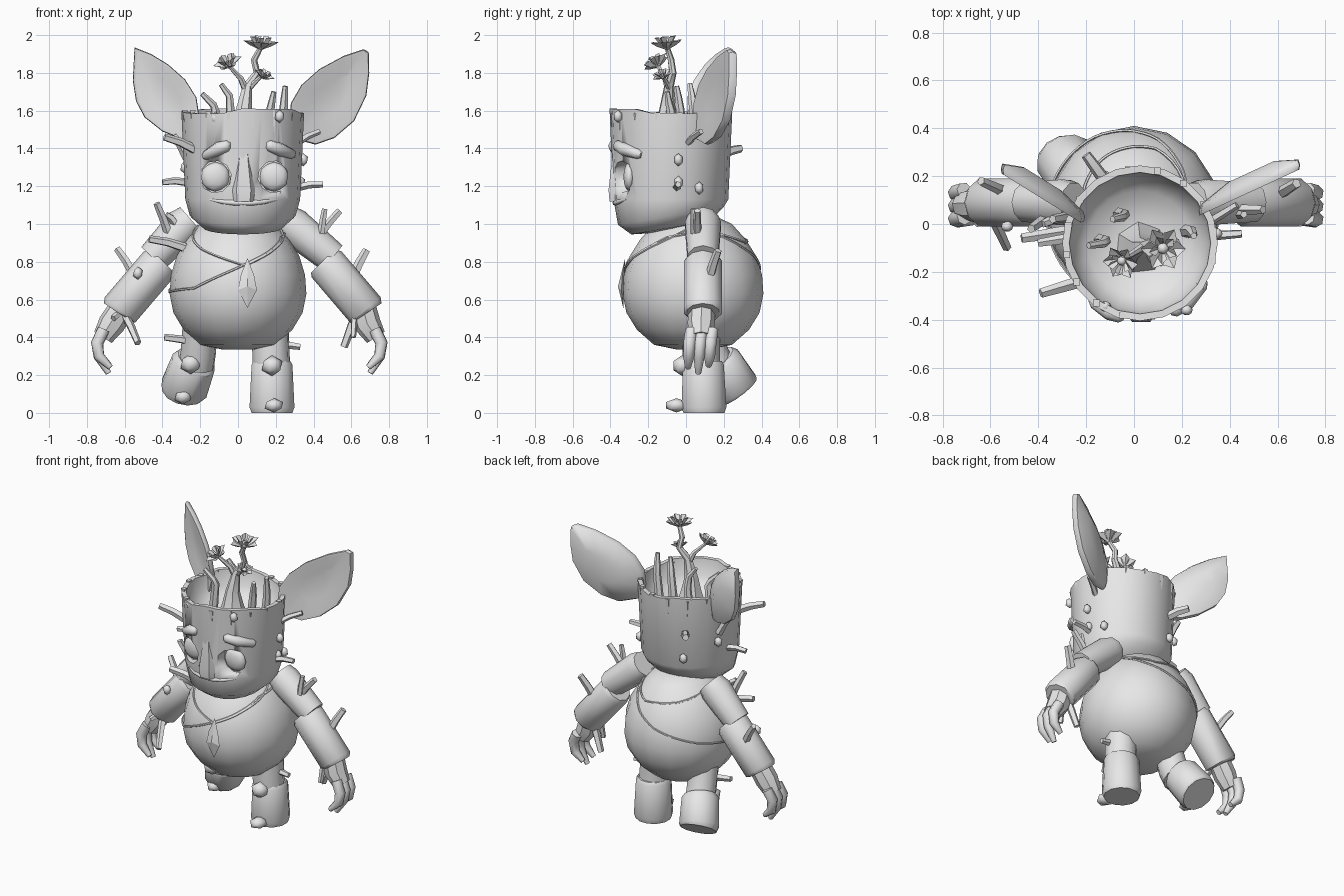
import bpy, bmesh, math, random
from mathutils import Vector as V

if "Cube" in bpy.data.objects:
    bpy.data.objects.remove(bpy.data.objects["Cube"])

random.seed(4)
grey = bpy.data.materials.new("light grey")
grey.diffuse_color = (0.8, 0.8, 0.8, 1)
grey.use_nodes = True
grey.node_tree.nodes["Principled BSDF"].inputs["Base Color"].default_value = grey.diffuse_color


def finish(name, bm, angle=40):
    bmesh.ops.recalc_face_normals(bm, faces=bm.faces)
    me = bpy.data.meshes.new(name)
    bm.to_mesh(me)
    bm.free()
    me.materials.append(grey)
    ob = bpy.data.objects.new(name, me)
    bpy.context.collection.objects.link(ob)
    bpy.context.view_layer.objects.active = ob
    for o in bpy.context.selected_objects:
        o.select_set(False)
    ob.select_set(True)
    bpy.ops.object.shade_smooth_by_angle(angle=math.radians(angle))
    return ob


def bridge(bm, rings, cap=True):
    for a, b in zip(rings, rings[1:]):
        n = len(a)
        for i in range(n):
            bm.faces.new((a[i], a[(i + 1) % n], b[(i + 1) % n], b[i]))
    if cap:
        bm.faces.new(rings[0])
        bm.faces.new(rings[-1])


def tube(name, pts, radii, sides=6, angle=40):
    """Round-section part swept along points."""
    pts = [V(p) for p in pts]
    if not isinstance(radii, (list, tuple)):
        radii = [radii] * len(pts)
    bm, rings = bmesh.new(), []
    u = None
    for i, p in enumerate(pts):
        t = (pts[min(i + 1, len(pts) - 1)] - pts[max(i - 1, 0)]).normalized()
        if u is None:
            u = t.orthogonal()
        u = (u - t * u.dot(t)).normalized()
        w = t.cross(u)
        rings.append([bm.verts.new(p + radii[i] * (u * math.cos(a) + w * math.sin(a)))
                      for a in (2 * math.pi * k / sides for k in range(sides))])
    bridge(bm, rings)
    return finish(name, bm, angle)


def lathe(name, profile, cx, cy, sides, sy=1, wobble=None):
    """Upright turned part; profile is (radius, height)."""
    bm, rings = bmesh.new(), []
    for j, (r, z) in enumerate(profile):
        rings.append([bm.verts.new((cx + r * math.cos(a), cy + r * sy * math.sin(a),
                                    z + (wobble[k] if wobble and j in (4, 5) else 0)))
                      for k, a in enumerate(2 * math.pi * k / sides for k in range(sides))])
    bridge(bm, rings)
    return finish(name, bm, 50)


def ball(name, loc, size, sub=1, angle=60):
    bm = bmesh.new()
    bmesh.ops.create_icosphere(bm, subdivisions=sub, radius=1)
    for v in bm.verts:
        v.co = V(v.co[i] * size[i] + loc[i] for i in range(3))
    return finish(name, bm, angle)


# Body
BODY = [(.08, .335), (.2, .36), (.288, .44), (.342, .53), (.362, .63), (.355, .73),
        (.325, .83), (.27, .92), (.2, 1.0), (.12, 1.04)]
lathe("body", BODY, 0, .037, 16, 1.03)


def on_body(deg, z, lift=.003):
    for (r0, z0), (r1, z1) in zip(BODY, BODY[1:]):
        if z0 <= z <= z1:
            r = r0 + (r1 - r0) * (z - z0) / (z1 - z0) + lift
            a = math.radians(deg)
            return (r * math.cos(a), .037 + 1.03 * r * math.sin(a), z)


# Straps and leaf pendant
def strap(name, keys):
    pts = []
    for (a0, z0), (a1, z1) in zip(keys, keys[1:]):
        pts += [on_body(a0 + (a1 - a0) * t / 8, z0 + (z1 - z0) * t / 8) for t in range(8)]
    tube(name, pts + [on_body(*keys[-1])], .0065, 5)


strap("necklace", [(-180, .99), (-130, .87), (-84, .78), (-50, .87), (0, .99)])
strap("necklace_back", [(180, .99), (120, .93), (72, .9), (0, .99)])
strap("cross_strap", [(20, .97), (-30, .93), (-75, .81), (-130, .66), (-175, .64),
                      (-220, .69), (-265, .77), (-310, .9), (-340, .97)])
bm = bmesh.new()
edge = [bm.verts.new((.05 + x, -.342 + d, z)) for x, z, d in
        ((0, .82, .02), (.035, .73, .005), (.05, .65, 0), (0, .555, .01), (-.05, .65, 0), (-.035, .73, .005))]
for y in (-.36, -.33):
    c = bm.verts.new((.05, y, .67))
    for i in range(6):
        bm.faces.new((edge[i], edge[(i + 1) % 6], c))
finish("leaf_pendant", bm, 15)

# Hollow stump head, tilted underside, cut eye sockets
HX, HY, N = .025, -.08, 20
head = lathe("head", [(.1, .955), (.21, .967), (.28, 1.03), (.304, 1.13), (.325, 1.6),
                      (.296, 1.6), (.282, 1.5), (.22, 1.42), (.08, 1.39)],
             HX, HY, N, 1, [random.uniform(-.02, .015) for _ in range(N)])
for v in head.data.vertices:
    if v.co.z < 1.1:
        v.co.z += .17 * (v.co.y - HY + .08)
for x in (-.12, .19):
    cut = tube("eye_cutter", [(x, -.55, 1.25), (x, -.3, 1.25)], .085, 10)
    cut.hide_render = True
    mod = head.modifiers.new("socket", 'BOOLEAN')
    mod.object, mod.solver = cut, 'EXACT'
    bpy.context.view_layer.objects.active = head
    bpy.ops.object.modifier_apply(modifier="socket")
    bpy.data.objects.remove(cut)
    ball("eye", (x, -.3, 1.25), (.078, .032, .078), 2)


def on_head(x, z, out=0):
    r = .302 + .02 * (z - 1.13) / .47 + out
    return (x, HY - math.sqrt(max(r * r - (x - HX) ** 2, 0)), z)


# Brows, nose, mouth
tube("left_brow", [on_head(x, z) for x, z in ((-.18, 1.355), (-.165, 1.365), (-.1, 1.4), (-.055, 1.415), (-.04, 1.415))],
     [.015, .027, .036, .03, .015], 8, 60)
tube("right_brow", [on_head(x, z) for x, z in ((.15, 1.415), (.165, 1.415), (.22, 1.395), (.285, 1.37), (.295, 1.365))],
     [.015, .03, .036, .027, .015], 8, 60)
bm = bmesh.new()
rings = [[bm.verts.new(p) for p in ((.03 - w, -.34, z), (.03 - w * .45, y, z), (.03 + w * .45, y, z), (.03 + w, -.34, z))]
         for z, w, y in ((1.47, .03, -.385), (1.32, .055, -.395), (1.18, .085, -.41), (1.12, .075, -.405))]
bridge(bm, rings)
finish("nose", bm, 50)
tube("upper_lip", [on_head(.03 + .18 * t, 1.11 + .02 * t * t, -.003) for t in (-1, -.6, -.25, 0, .25, .6, 1)],
     [.006, .013, .014, .011, .014, .013, .006], 6, 60)

# Bark splinters hanging from the rim
for k in range(16):
    a = 2 * math.pi * (k + .4) / 16
    d = V((math.cos(a), math.sin(a), 0))
    c = V((HX, HY, 0))
    tube("rim_splinter", [c + d * .31 + V((0, 0, 1.59 + random.uniform(-.005, .015))),
                          c + d * .312 + V((0, 0, random.uniform(1.46, 1.54)))], [.02, .003], 4)


# Ears
def ear(name, outline, base, y0, slope):
    bm = bmesh.new()
    pos = lambda x, z, d: bm.verts.new((x, y0 + slope * abs(x - base) + d, z))
    cx = sum(p[0] for p in outline) / len(outline)
    cz = sum(p[1] for p in outline) / len(outline)
    rim = lambda s, d: [pos(cx + (x - cx) * s, cz + (z - cz) * s, d) for x, z in outline]
    bridge(bm, [rim(.45, -.008), rim(.9, -.026), rim(.98, -.026), rim(1, -.008), rim(.96, .018), rim(.45, .058)])
    finish(name, bm, 50)


ear("left_ear", [(-.548, 1.935), (-.46, 1.9), (-.37, 1.845), (-.28, 1.765), (-.22, 1.67), (-.205, 1.57), (-.23, 1.45),
                 (-.3, 1.45), (-.4, 1.49), (-.495, 1.565), (-.54, 1.65), (-.557, 1.76)], -.22, .03, .62)
ear("right_ear", [(.665, 1.925), (.56, 1.89), (.43, 1.82), (.335, 1.735), (.28, 1.64), (.27, 1.54), (.3, 1.45),
                  (.41, 1.42), (.51, 1.455), (.615, 1.545), (.68, 1.68), (.695, 1.8), (.692, 1.91)], .27, .06, .46)

# Arms, hands and fingers
for side, s, dx, hx in (("left", -1, 0, .03), ("right", 1, .05, .045)):
    P = lambda x, y, z: (s * (x + dx), y, z)
    H = lambda x, y, z: (s * (x + hx), y, z)
    tube(side + "_upper_arm", [(s * .25, .09, 1.025), (s * .29, .09, .99), (s * (.45 + dx), .09, .82)], [.085, .1, .085], 10)
    tube(side + "_forearm", [P(.40, .09, .805), P(.42, .09, .785), P(.625, .09, .545), P(.635, .09, .53)],
         [.09, .105, .105, .09], 10)
    tube(side + "_hand", [P(.61, .085, .56), H(.64, .08, .47), H(.685, .08, .4)], [.07, .072, .055], 8)
    for y, x, z in ((.03, .645, .24), (.085, .655, .21), (.14, .65, .25)):
        tube(side + "_finger", [H(.68, y, .44), H(.715, y - .01, .37), H(.705, y - .015, .3), H(x, y - .02, z)],
             [.034, .034, .03, .016], 7, 60)

# Legs, feet and knobs
tube("right_thigh", [(.17, .08, .46), (.175, .08, .3), (.18, .085, .22)], .1, 10)
tube("right_foot", [(.18, .092, .275), (.18, .092, .255), (.18, .095, .03), (.18, .095, 0)], [.1, .112, .123, .112], 12)
tube("left_thigh", [(-.2, .09, .46), (-.21, .13, .32), (-.22, .16, .25)], .095, 10)
tube("left_foot", [(-.225, .165, .285), (-.235, .18, .265), (-.285, .265, .13), (-.29, .28, .11)],
     [.1, .12, .128, .115], 12)
for p, r in (((.18, -.02, .25), (.06, .055, .055)), ((.19, -.05, .04), (.055, .065, .038)),
             ((-.25, .075, .26), (.06, .055, .055)), ((-.29, .165, .085), (.05, .06, .04))):
    ball("knob", p, r)
for p in ((.22, -.36, 1.57), (-.12, -.345, 1.56), (.345, -.04, 1.34), (.33, -.04, 1.22),
          (.3, .07, 1.19), (-.28, .05, 1.3), (-.12, .2, 1.2), (-.53, -.01, .74)):
    ball("bark_bump", p, (.028, .025, .035))

# Twigs: start, end, radius
for a, b, r in (
        ((-.22, -.24, 1.39), (-.39, -.29, 1.46), .024), ((-.27, -.06, 1.22), (-.4, -.08, 1.22), .02),
        ((.3, -.05, 1.19), (.45, -.04, 1.21), .02), ((.3, .0, 1.42), (.43, .08, 1.49), .018),
        ((-.12, .18, 1.36), (-.2, .29, 1.4), .026), ((-.27, .03, 1.35), (-.34, .02, 1.47), .022),
        ((-.36, .03, .93), (-.43, -.02, 1.11), .022), ((-.27, -.03, .87), (-.47, -.06, .92), .024),
        ((-.33, .02, 1.0), (-.38, .0, 1.05), .02),
        ((.42, .06, .92), (.54, .06, 1.07), .022), ((.44, .04, .95), (.46, .04, 1.08), .018),
        ((-.55, .14, .73), (-.64, .18, .87), .022), ((.6, .12, .7), (.68, .17, .86), .025),
        ((-.57, .09, .56), (-.66, .0, .5), .02), ((-.6, .05, .52), (-.53, -.1, .37), .022),
        ((.64, .1, .55), (.56, .12, .35), .025), ((.62, .05, .55), (.61, .02, .4), .018),
        ((.22, .08, .35), (.33, .08, .35), .02), ((-.2, .08, .36), (-.39, .07, .4), .022)):
    a, b = V(a), V(b)
    tube("twig", [a, a.lerp(b, .5) + V((0, 0, .008)), b], [r * 1.1, r, r * .85], 5)

# Sprouts growing out of the head
for x, y, z, dx in ((-.14, -.07, 1.69, -.05), (-.06, .04, 1.74, -.03), (.15, -.08, 1.7, .04), (.22, -.03, 1.73, .03)):
    tube("sprout", [(x, y, 1.4), (x + .02, y, 1.6), (x + .02 + dx * .2, y - .01, z - .06), (x + dx, y - .02, z)],
         [.03, .024, .02, .014], 6)
tube("main_stem", [(.03, -.1, 1.39), (.03, -.1, 1.5), (.03, -.1, 1.6), (.05, -.09, 1.73), (.1, -.07, 1.8), (.085, -.08, 1.87),
                   (.12, -.1, 1.935)], [.11, .07, .045, .026, .02, .018, .014], 7)
tube("side_stem", [(.045, -.09, 1.7), (.015, -.11, 1.77), (-.05, -.15, 1.84)], [.02, .016, .01], 6)
tube("short_stem", [(.06, -.09, 1.72), (.12, -.12, 1.78)], [.016, .01], 6)


# Flowers: cupped kite petals around a small centre
def flower(loc, axis, size):
    q = V((0, 0, 1)).rotation_difference(V(axis))
    bm = bmesh.new()
    for layer, n in ((1, 6), (.65, 5)):
        for k in range(n):
            a = 2 * math.pi * (k + layer) / n
            pt = lambda r, da, h: bm.verts.new(V(loc) + q @ V((size * layer * r * math.cos(a + da),
                                                             size * layer * r * math.sin(a + da), size * h / layer)))
            b, l, t, r, m = pt(.05, 0, 0), pt(.75, .5, .5), pt(1.05, 0, .5), pt(.75, -.5, .5), pt(.65, 0, .25)
            for f in ((b, l, m), (l, t, m), (t, r, m), (r, b, m)):
                bm.faces.new(f)
    finish("flower", bm, 20)
    ball("flower_centre", V(loc) + V(axis).normalized() * size * .25, (size * .3,) * 3)


flower((.12, -.1, 1.922), (.05, -.1, 1), .09)
flower((-.045, -.145, 1.83), (-.3, -.45, .8), .075)
flower((.13, -.12, 1.77), (.4, -.3, .8), .055)
